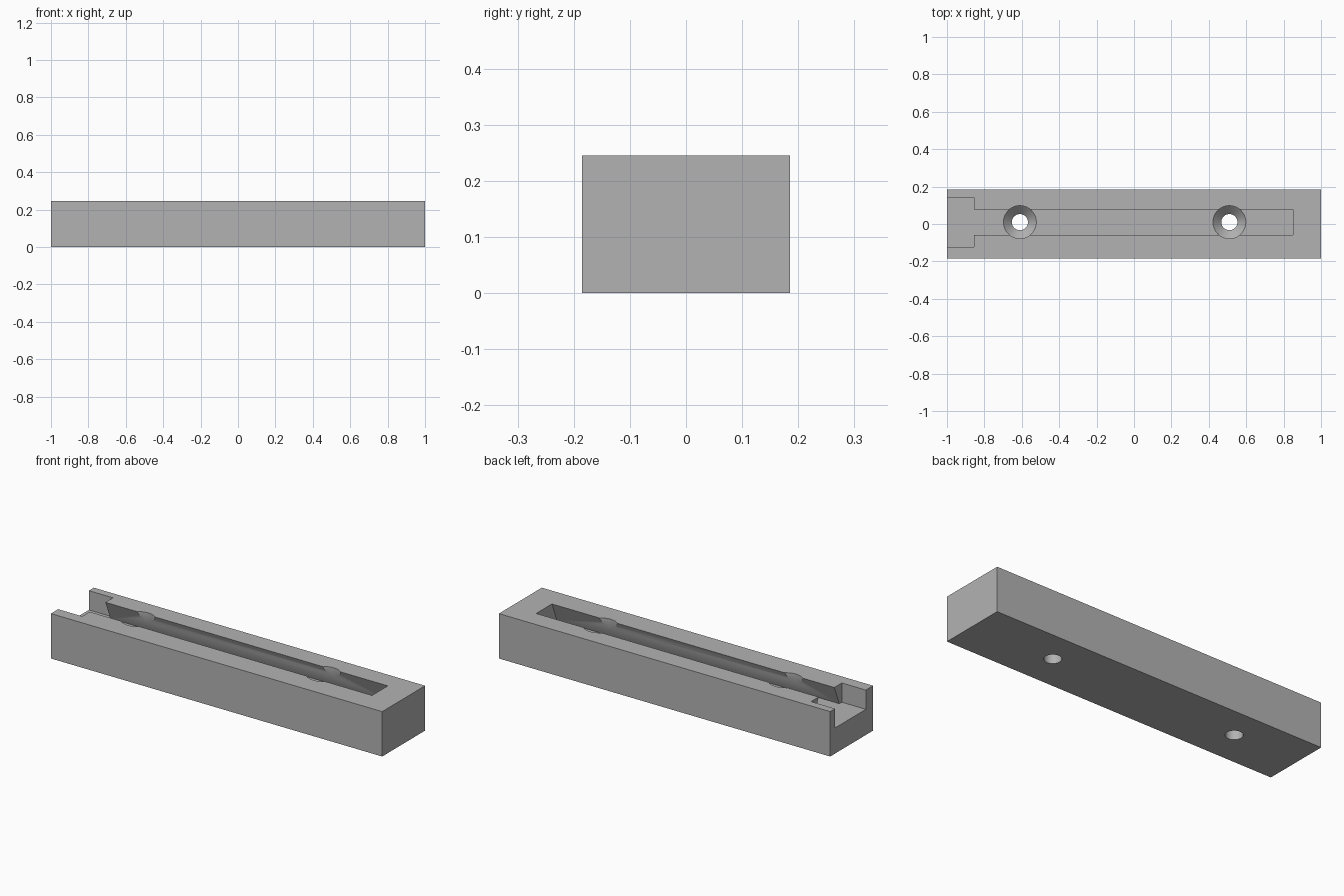
import bpy, bmesh, math

cube = bpy.data.objects.get("Cube")
if cube:
    bpy.data.objects.remove(cube, do_unlink=True)

TOP, FLOOR, MID = 0.245, 0.14, 0.01   # block height, channel floor, channel centre in y
OVER = 0.05                           # how far cutters reach past open faces

grey = bpy.data.materials.new("grey plastic")
grey.use_nodes = True
grey.diffuse_color = (0.45, 0.45, 0.45, 1)
grey.node_tree.nodes["Principled BSDF"].inputs["Base Color"].default_value = (0.45, 0.45, 0.45, 1)


def prism(name, rings):
    """Closed solid lofted through rings of equal point count, bottom to top."""
    bm = bmesh.new()
    loops = [[bm.verts.new(p) for p in ring] for ring in rings]
    bm.faces.new(loops[0])
    bm.faces.new(loops[-1])
    for low, high in zip(loops, loops[1:]):
        for i in range(len(low)):
            j = (i + 1) % len(low)
            bm.faces.new((low[i], low[j], high[j], high[i]))
    bmesh.ops.recalc_face_normals(bm, faces=bm.faces)
    mesh = bpy.data.meshes.new(name)
    bm.to_mesh(mesh)
    bm.free()
    mesh.materials.append(grey)
    obj = bpy.data.objects.new(name, mesh)
    bpy.context.collection.objects.link(obj)
    return obj


def rect(x0, x1, y, half, z):
    return [(x0, y - half, z), (x1, y - half, z), (x1, y + half, z), (x0, y + half, z)]


def circle(x, y, r, z, n=48):
    return [(x + r * math.cos(i * math.tau / n), y + r * math.sin(i * math.tau / n), z)
            for i in range(n)]


# Main block
block = prism("rail_block", [rect(-1, 1, 0, 0.185, 0), rect(-1, 1, 0, 0.185, TOP)])

# Wide entry notch at the open end
notch = prism("entry_notch_cutter", [rect(-1 - OVER, -0.855, MID, 0.1325, FLOOR),
                                     rect(-1 - OVER, -0.855, MID, 0.1325, TOP + OVER)])

# Dovetail channel, wider at its floor
slope = (0.068 - 0.111) / (TOP - FLOOR)
channel = prism("dovetail_cutter", [rect(-0.9, 0.85, MID, 0.111, FLOOR),
                                    rect(-0.9, 0.85, MID, 0.068 + slope * OVER, TOP + OVER)])

# Countersunk screw holes: shank, cone, then head clearance to the top
cutters = [notch, channel]
for side, x in (("right", -0.61), ("left", 0.51)):
    stations = [(0.043, -OVER), (0.043, 0.093), (0.088, FLOOR - 0.002), (0.088, TOP + OVER)]
    cutters.append(prism(side + "_screw_hole_cutter", [circle(x, MID, r, z) for r, z in stations]))

# Carve the block and drop the cutters
bpy.context.view_layer.objects.active = block
block.select_set(True)
for cutter in cutters:
    cutter.hide_render = True
    mod = block.modifiers.new(cutter.name, 'BOOLEAN')
    mod.operation = 'DIFFERENCE'
    mod.solver = 'EXACT'
    mod.object = cutter
    bpy.ops.object.modifier_apply(modifier=mod.name)
    bpy.data.objects.remove(cutter, do_unlink=True)

bpy.ops.object.shade_smooth_by_angle(angle=math.radians(30))
